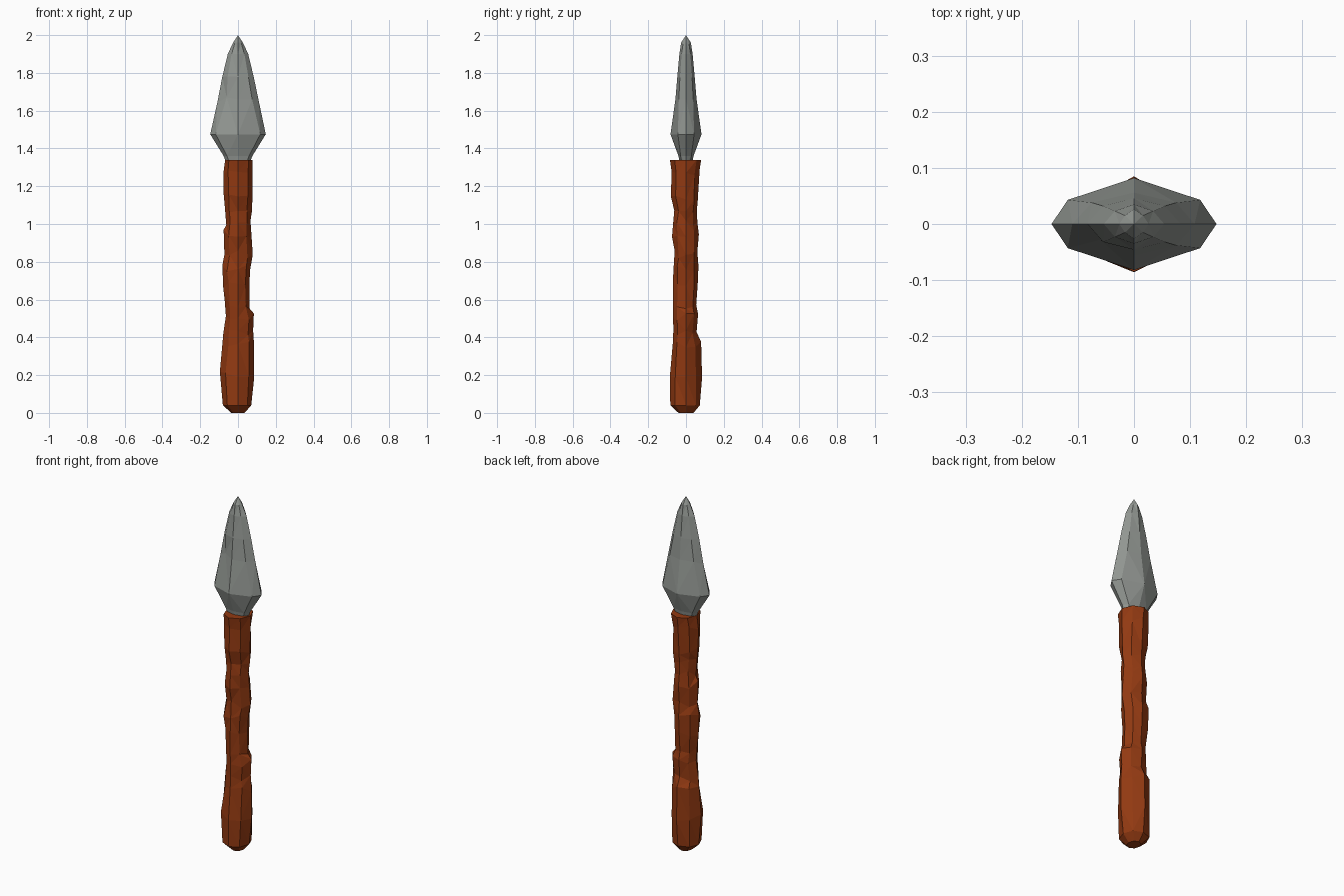
import bpy, bmesh, math, random

if "Cube" in bpy.data.objects:
    bpy.data.objects.remove(bpy.data.objects["Cube"])

random.seed(4)


def material(name, rgb):
    m = bpy.data.materials.new(name)
    m.diffuse_color = (*rgb, 1)
    m.use_nodes = True
    m.node_tree.nodes["Principled BSDF"].inputs["Base Color"].default_value = m.diffuse_color
    return m


def loft(name, rings, mat, tip=None):
    """Skin a list of closed rings, capping the ends (optionally with a point)."""
    bm = bmesh.new()
    loops = [[bm.verts.new(p) for p in ring] for ring in rings]
    n = len(loops[0])
    for a, b in zip(loops, loops[1:]):
        for i in range(n):
            j = (i + 1) % n
            bm.faces.new((a[i], a[j], b[j], b[i]))
    bm.faces.new(loops[0][::-1])
    if tip:
        t = bm.verts.new(tip)
        for i in range(n):
            bm.faces.new((loops[-1][i], loops[-1][(i + 1) % n], t))
    else:
        bm.faces.new(loops[-1])
    bmesh.ops.triangulate(bm, faces=bm.faces[:], quad_method='SHORT_EDGE')
    bmesh.ops.recalc_face_normals(bm, faces=bm.faces[:])
    me = bpy.data.meshes.new(name)
    bm.to_mesh(me)
    bm.free()
    me.materials.append(mat)
    ob = bpy.data.objects.new(name, me)
    bpy.context.collection.objects.link(ob)
    return ob


# Rough wooden handle: z, extent to left, right, front, back
shaft = [
    (0.00, .035, .035, .040, .040),
    (0.04, .080, .070, .083, .073),
    (0.20, .096, .086, .086, .085),
    (0.36, .082, .086, .070, .080),
    (0.42, .078, .080, .067, .056),
    (0.51, .064, .084, .068, .064),
    (0.57, .070, .062, .070, .054),
    (0.68, .078, .060, .070, .062),
    (0.77, .083, .064, .066, .066),
    (0.84, .072, .078, .060, .060),
    (0.95, .076, .072, .074, .068),
    (1.01, .062, .066, .068, .060),
    (1.08, .070, .074, .062, .058),
    (1.14, .076, .076, .080, .062),
    (1.27, .078, .078, .076, .072),
    (1.34, .068, .078, .085, .080),
]
rings = []
for k, (z, l, r, f, b) in enumerate(shaft):
    rough = 0 < k < len(shaft) - 1
    ring = []
    for i in range(8):
        a = i * math.pi / 4
        c, s = math.cos(a), math.sin(a)
        d = 1.0
        dz = 0.0
        if rough and k > 1:
            d = random.uniform(.86, 1.0) if i % 2 else 1.0   # chipped corners
            dz = random.uniform(-.02, .02)
        ring.append((c * (r if c > 0 else l) * d, s * (b if s > 0 else f) * d, z + dz))
    rings.append(ring)
loft("handle", rings, material("reddish brown wood", (.29, .042, .006)))

# Knapped stone spearhead: z, half width, half depth, bevel x, bevel y
blade = [
    (1.32, .062, .032, .045, .022),
    (1.36, .076, .040, .058, .028),
    (1.475, .147, .082, .118, .043),
    (1.66, .108, .056, .075, .038),
    (1.78, .083, .046, .055, .032),
    (1.90, .054, .035, .034, .023),
    (1.96, .026, .026, .016, .015),
]
rings = []
for z, w, d, bx, by in blade:
    ring = [(w, 0, z), (bx, by, z), (0, d, z), (-bx, by, z),
            (-w, 0, z), (-bx, -by, z), (0, -d, z), (bx, -by, z)]
    if z == 1.66:                      # chip in the left front edge
        ring[4] = (-.110, 0, z - .02)
        ring[5] = (-.060, -.028, z + .01)
    rings.append(ring)
loft("spearhead", rings, material("grey stone", (.29, .31, .29)), tip=(0, 0, 2.0))
